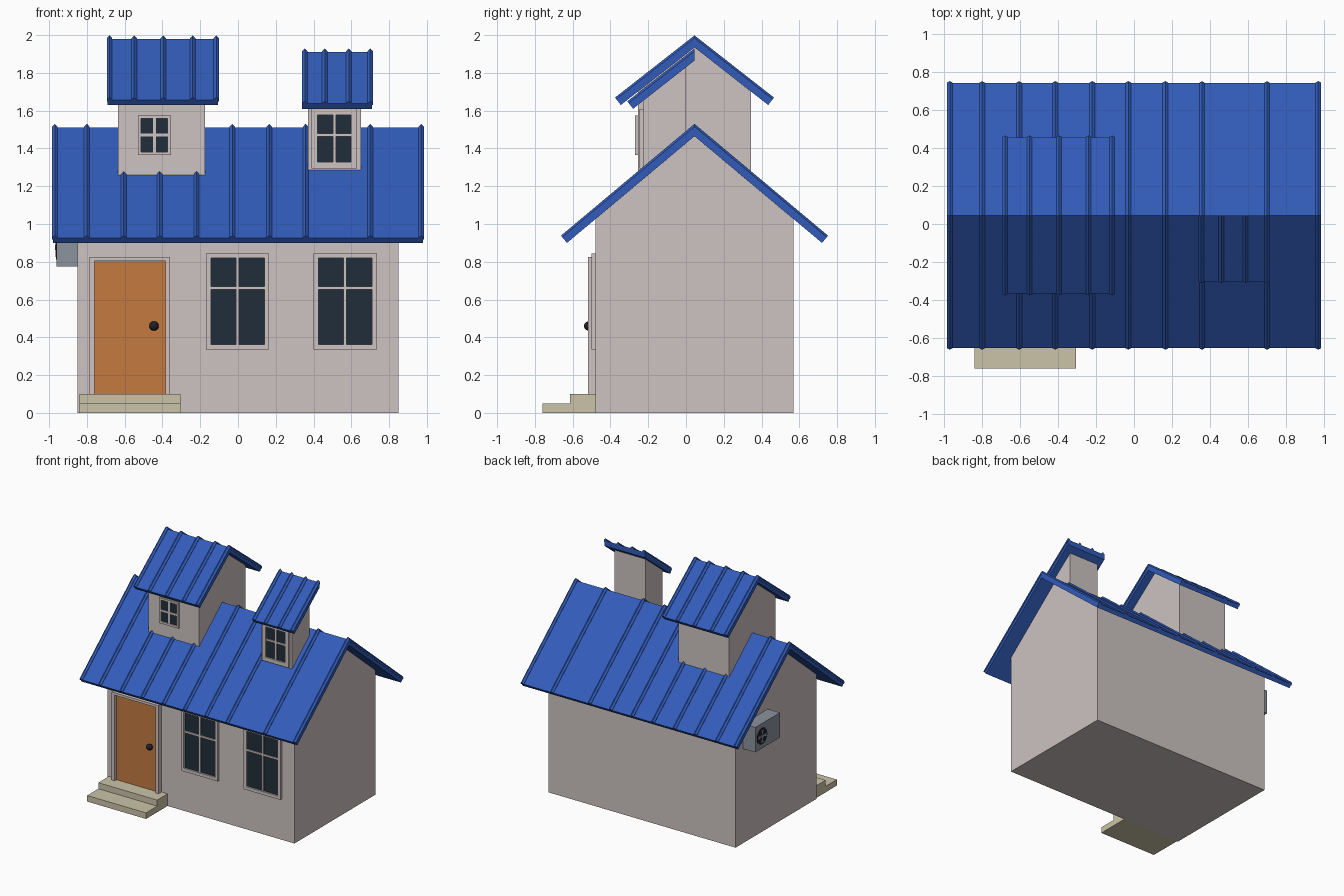
import bpy, bmesh, math

if "Cube" in bpy.data.objects:
    bpy.data.objects.remove(bpy.data.objects["Cube"])


def material(name, r, g, b):
    lin = [((c / 255 + 0.055) / 1.055) ** 2.4 for c in (r, g, b)]
    m = bpy.data.materials.new(name)
    m.diffuse_color = (*lin, 1)
    m.use_nodes = True
    m.node_tree.nodes["Principled BSDF"].inputs["Base Color"].default_value = m.diffuse_color
    return m


WALL = material("warm grey wall", 205, 195, 193)
ROOF = material("blue metal roof", 50, 92, 186)
DOOR = material("orange door", 196, 122, 64)
STONE = material("step stone", 203, 196, 168)
GLASS = material("dark glass", 32, 45, 58)
METAL = material("grey metal", 140, 147, 157)
DARK = material("dark iron", 28, 33, 42)


def make(name, bm, mat):
    bmesh.ops.recalc_face_normals(bm, faces=bm.faces)
    me = bpy.data.meshes.new(name)
    bm.to_mesh(me)
    bm.free()
    me.materials.append(mat)
    ob = bpy.data.objects.new(name, me)
    bpy.context.collection.objects.link(ob)
    return ob


def loft(bm, rings):
    """Closed solid skinned through rings of points."""
    rs = [[bm.verts.new(p) for p in ring] for ring in rings]
    n = len(rs[0])
    for a, b in zip(rs, rs[1:]):
        for i in range(n):
            j = (i + 1) % n
            bm.faces.new((a[i], a[j], b[j], b[i]))
    bm.faces.new(rs[0])
    bm.faces.new(rs[-1])


def add_box(bm, x0, x1, y0, y1, z0, z1):
    loft(bm, [[(x, y0, z0), (x, y1, z0), (x, y1, z1), (x, y0, z1)] for x in (x0, x1)])


def boxes(name, mat, *dims):
    bm = bmesh.new()
    for d in dims:
        add_box(bm, *d)
    return make(name, bm, mat)


def prism(name, mat, x0, x1, profile):
    bm = bmesh.new()
    loft(bm, [[(x, y, z) for y, z in profile] for x in (x0, x1)])
    return make(name, bm, mat)


RIDGE_Y, THICK = 0.045, 0.035


def roof(name, x0, x1, eave, ridge_z, ribs, both=True):
    """Pitched sheet roof with raised seams; eave = underside (y, z)."""
    run, rise = RIDGE_Y - eave[0], ridge_z - eave[1]
    length = math.hypot(run, rise)
    c, s = run / length, rise / length

    def rings(section):
        out = [[(x, eave[0] - s * h, eave[1] + c * h) for x, h in section],
               [(x, RIDGE_Y, ridge_z + h / c) for x, h in section]]
        if both:
            out.append([(x, 2 * RIDGE_Y - y, z) for x, y, z in out[0]])
        return out

    bm = bmesh.new()
    loft(bm, rings([(x0, 0), (x1, 0), (x1, THICK), (x0, THICK)]))
    make(name + "_sheet", bm, ROOF)
    bm = bmesh.new()
    for x in ribs:
        w, t = 0.014, THICK
        loft(bm, rings([(x - w, t - .01), (x + w, t - .01), (x + w, t + .004),
                        (x, t + .015), (x - w, t + .004)]))
    make(name + "_seams", bm, ROOF)


def window(name, x0, x1, z0, z1, wall_y, depth, border, bar_x, bar_z, bar=0.008):
    f = wall_y - depth
    a, b, lo, hi = x0 + border, x1 - border, z0 + border, z1 - border
    boxes(name + "_frame", WALL,
          (x0, a, f, wall_y, z0, z1), (b, x1, f, wall_y, z0, z1),
          (a, b, f, wall_y, z0, lo), (a, b, f, wall_y, hi, z1),
          (bar_x - bar, bar_x + bar, f + .004, wall_y, lo, hi),
          (a, b, f + .005, wall_y, bar_z - bar, bar_z + bar))
    boxes(name + "_glass", GLASS, (a, b, wall_y - .006, wall_y, lo, hi))


# House body with gables, main roof
prism("house_body", WALL, -0.85, 0.85,
      [(-.48, 0), (.57, 0), (.57, 1.025), (RIDGE_Y, 1.465), (-.48, 1.025)])
roof("main_roof", -0.98, 0.98, (-0.63, 0.90), 1.465,
     [-.97, -.80, -.605, -.415, -.22, -.03, .165, .358, .70, .97])

# Large gabled dormer
prism("large_dormer_walls", WALL, -0.635, -0.175,
      [(-.255, 1.2), (.345, 1.2), (.345, 1.70), (RIDGE_Y, 1.935), (-.255, 1.70)])
roof("large_dormer_roof", -0.69, -0.105, (-0.345, 1.63), 1.935,
     [-.68, -.55, -.395, -.24, -.115])
window("large_dormer_window", -.53, -.355, 1.365, 1.575, -.255, .015, .017, -.442, 1.47)

# Small dormer with a single-slope roof
prism("small_dormer_walls", WALL, 0.37, 0.65,
      [(-.225, 1.2), (0, 1.2), (0, 1.83), (-.225, 1.653)])
roof("small_dormer_roof", 0.34, 0.71, (-0.28, 1.61), 1.865,
     [.354, .46, .587, .70], both=False)
window("small_dormer_window", .39, .63, 1.295, 1.61, -.225, .02, .032, .51, 1.47)

# Ground floor windows
window("middle_window", -.17, .165, .335, .845, -.48, .02, .026, -.003, .66)
window("right_window", .40, .735, .335, .845, -.48, .02, .026, .567, .66)

# Door, frame, knob and steps
boxes("door_frame", WALL, (-.785, -.76, -.52, -.48, .1, .825),
      (-.385, -.36, -.52, -.48, .1, .825), (-.76, -.385, -.52, -.48, .805, .825))
boxes("door", DOOR, (-.76, -.385, -.495, -.48, .1, .805))
bm = bmesh.new()
bmesh.ops.create_uvsphere(bm, u_segments=16, v_segments=10, radius=0.025)
bmesh.ops.translate(bm, verts=bm.verts, vec=(-.445, -.515, .46))
knob = make("door_knob", bm, DARK)
for p in knob.data.polygons:
    p.use_smooth = True
prism("front_steps", STONE, -.84, -.305,
      [(-.76, 0), (-.48, 0), (-.48, .1), (-.615, .1), (-.615, .05), (-.76, .05)])

# Cooling unit on the left gable, with a fan
boxes("cooling_unit", METAL, (-.96, -.85, .15, .47, .775, .98))
FY, FZ = 0.385, 0.877


def disc(name, mat, radius, x0, x1):
    pts = [(FY + radius * math.cos(i * math.tau / 20), FZ + radius * math.sin(i * math.tau / 20))
           for i in range(20)]
    return prism(name, mat, x0, x1, pts)


disc("fan_opening", DARK, 0.066, -.964, -.955)
disc("fan_hub", METAL, 0.014, -.968, -.96)
bm = bmesh.new()
for k in range(4):
    pts = [(r, k * math.tau / 4 + a) for r, a in ((.01, 0), (.054, -.25), (.054, .3))]
    loft(bm, [[(x, FY + r * math.cos(a), FZ + r * math.sin(a)) for r, a in pts]
              for x in (-.966, -.962)])
make("fan_blades", bm, METAL)
